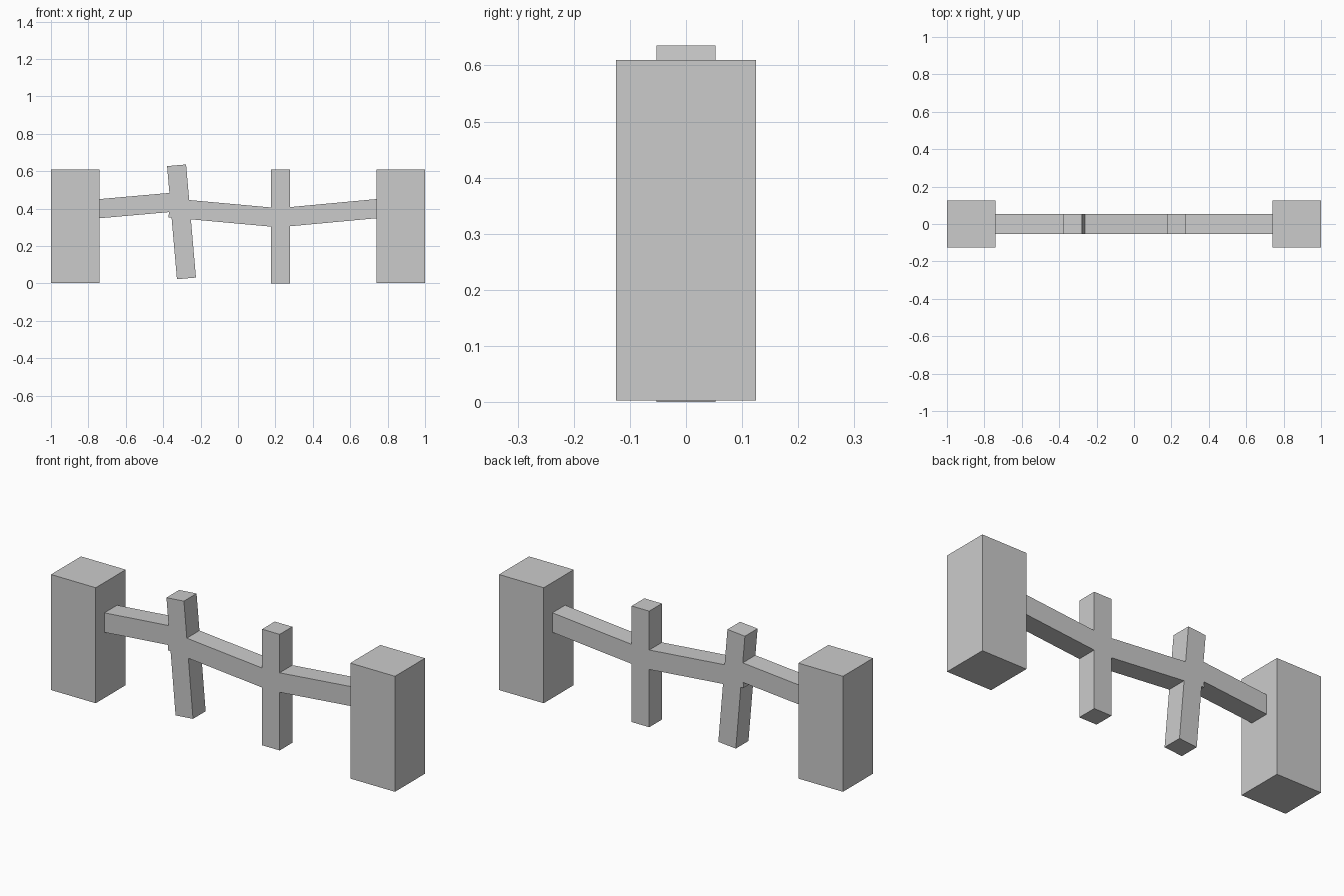
import bpy
from math import atan2, cos, hypot, radians
from mathutils import Matrix

if "Cube" in bpy.data.objects:
    bpy.data.objects.remove(bpy.data.objects["Cube"])

BAR = 0.105      # thickness of pickets and rails
PILLAR = 0.26    # pillar width
HEIGHT = 0.607


def box(name, centre, size, tilt=0.0):
    """Flat-faced box, tilted about the y axis."""
    bpy.ops.mesh.primitive_cube_add(size=1)
    ob = bpy.context.object
    ob.name = ob.data.name = name
    ob.data.transform(Matrix.Diagonal((*size, 1)))
    ob.location = centre
    ob.rotation_euler.y = tilt
    return ob


def rail(name, x0, z0, x1, z1):
    """Square bar whose centre line runs between two points in the fence plane."""
    dx, dz = x1 - x0, z1 - z0
    box(name, ((x0 + x1) / 2, 0, (z0 + z1) / 2),
        (hypot(dx, dz), BAR, 0.102), -atan2(dz, dx))


# End pillars
for side, label in ((-1, "left"), (1, "right")):
    box(label + "_pillar", (side * (1 - PILLAR / 2), 0, 0.003 + HEIGHT / 2),
        (PILLAR, 0.249, HEIGHT))

# Pickets: one upright, one leaning left
box("upright_picket", (0.228, 0, 0.305), (0.102, BAR, 0.61))
box("leaning_picket", (-0.302, 0, 0.329), (0.102, BAR, HEIGHT), radians(-5))

# Rails zigzag between the pillars and pickets, ends buried in the posts
rail("left_rail", -0.745, 0.399, -0.315, 0.437)
rail("middle_rail", -0.367, 0.404, 0.228, 0.350)
rail("right_rail", 0.228, 0.352, 0.745, 0.400)
